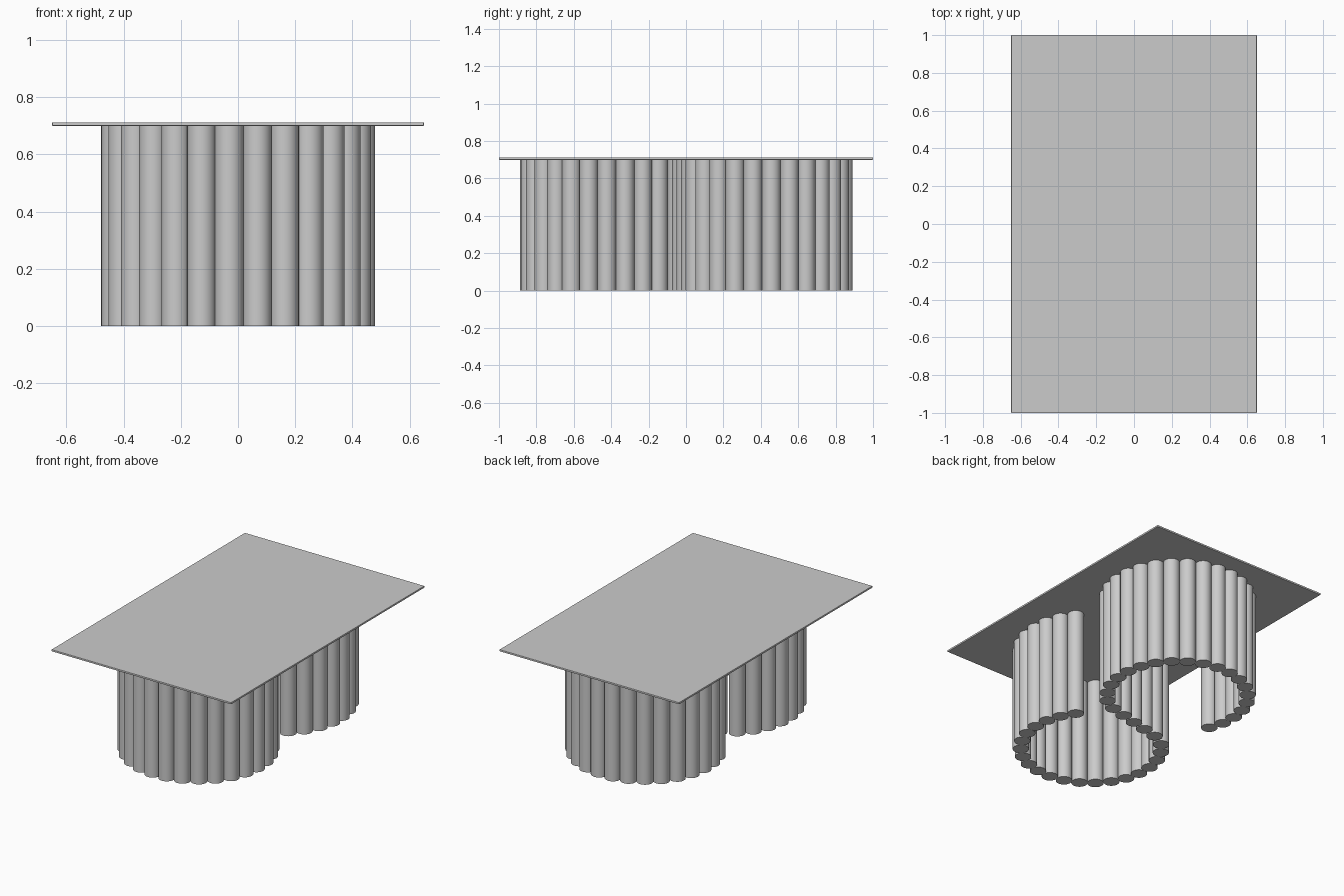
import bpy
from math import sin, cos, radians

if "Cube" in bpy.data.objects:
    bpy.data.objects.remove(bpy.data.objects["Cube"])

POLE_R, ARC_R, LEG_H = 0.05, 0.43, 0.70
STEP = 13.15


def arc(cy, start, count):
    """Points along a circle centred on (0, cy), angle measured from +x."""
    return [(ARC_R * cos(radians(start + STEP * i)),
             cy + ARC_R * sin(radians(start + STEP * i))) for i in range(count)]


# S-shaped path: back arc, nearly straight link, front arc
back_arc = arc(0.413, -46.8, 20)
link = [(0.205, 0.048), (0.103, 0.024), (0, 0), (-0.103, -0.024), (-0.205, -0.048)]
front_arc = arc(-0.408, -225.6, 21)

# Fluted base: a row of round poles following the path
for i, (x, y) in enumerate(back_arc + link + front_arc):
    bpy.ops.mesh.primitive_cylinder_add(vertices=32, radius=POLE_R, depth=LEG_H,
                                        location=(x, y, LEG_H / 2))
    bpy.context.object.name = f"base_pole_{i + 1:02d}"
    bpy.ops.object.shade_smooth_by_angle()

# Thin rectangular table top with a softened edge
bpy.ops.mesh.primitive_cube_add(size=1, location=(0, 0, LEG_H + 0.006))
top = bpy.context.object
top.name = "table_top"
top.scale = (1.30, 2.0, 0.012)
bpy.ops.object.transform_apply(location=False, rotation=False, scale=True)
bevel = top.modifiers.new("edge_softening", 'BEVEL')
bevel.width = 0.002
bevel.segments = 2
